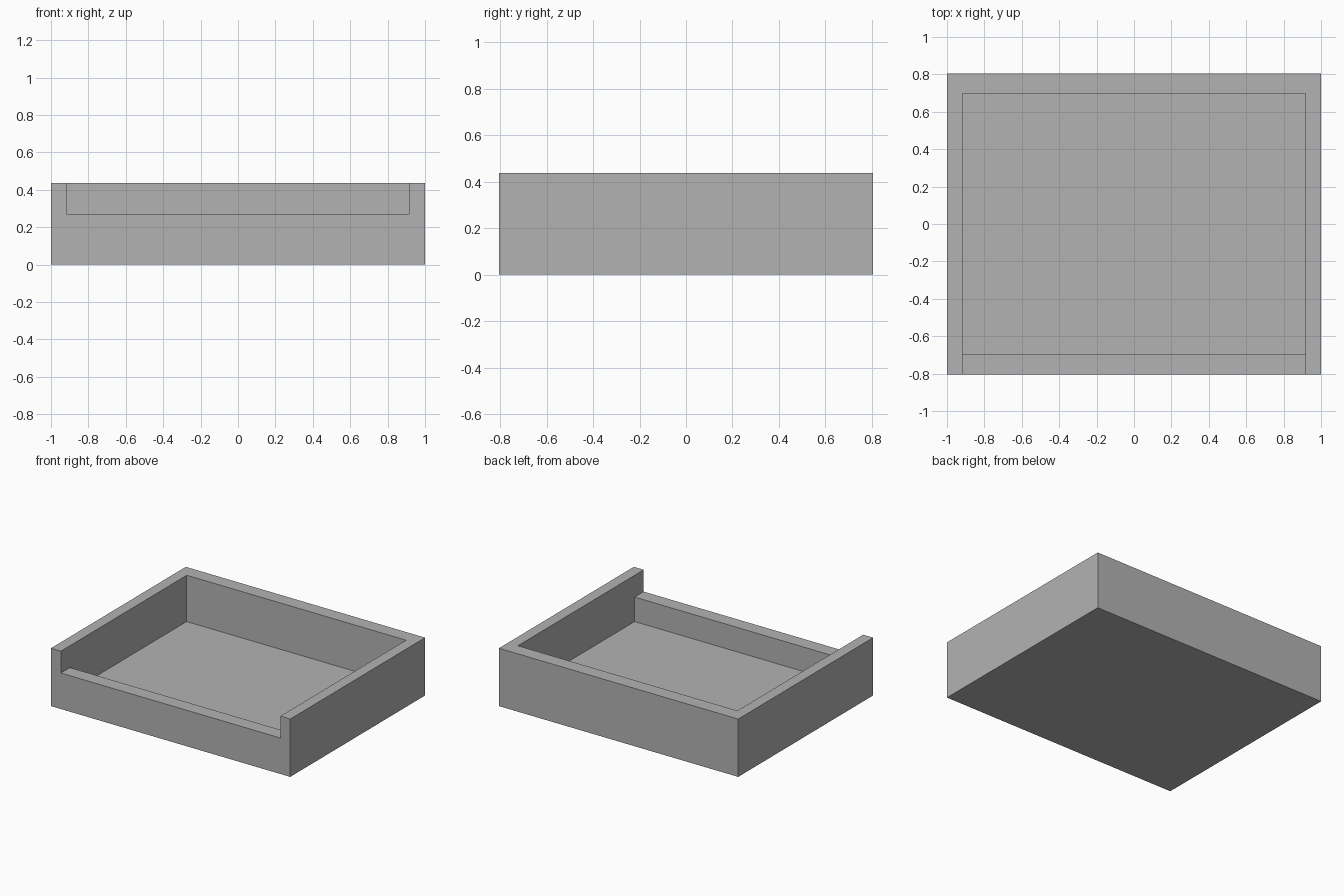
import bpy, bmesh
from mathutils import Vector

if "Cube" in bpy.data.objects:
    bpy.data.objects.remove(bpy.data.objects["Cube"], do_unlink=True)

WIDTH, DEPTH, HEIGHT = 2.0, 1.61, 0.437
INNER_X, INNER_Y = 0.917, 0.697
FLOOR, LIP = 0.087, 0.272

grey = bpy.data.materials.new("grey")
grey.use_nodes = True
colour = (0.45, 0.45, 0.45, 1)
grey.diffuse_color = colour
grey.node_tree.nodes["Principled BSDF"].inputs["Base Color"].default_value = colour


def extrude_profile(name, profile, half_width):
    """Sweep a closed (y, z) side profile across x."""
    bm = bmesh.new()
    face = bm.faces.new([bm.verts.new((-half_width, y, z)) for y, z in profile])
    swept = bmesh.ops.extrude_face_region(bm, geom=[face])["geom"]
    verts = [g for g in swept if isinstance(g, bmesh.types.BMVert)]
    bmesh.ops.translate(bm, verts=verts, vec=Vector((2 * half_width, 0, 0)))
    bmesh.ops.recalc_face_normals(bm, faces=bm.faces)
    mesh = bpy.data.meshes.new(name)
    bm.to_mesh(mesh)
    bm.free()
    mesh.materials.append(grey)
    obj = bpy.data.objects.new(name, mesh)
    bpy.context.collection.objects.link(obj)
    return obj


# Solid block of the tray
y = DEPTH / 2
tray = extrude_profile("tray", [(-y, 0), (y, 0), (y, HEIGHT), (-y, HEIGHT)], WIDTH / 2)

# Cavity that steps up over the low front lip
front, above = -y - 0.1, HEIGHT + 0.1
cutter = extrude_profile("cavity_cutter", [
    (front, above), (front, LIP), (-INNER_Y, LIP), (-INNER_Y, FLOOR),
    (INNER_Y, FLOOR), (INNER_Y, above)], INNER_X)

cut = tray.modifiers.new("cavity", "BOOLEAN")
cut.operation = "DIFFERENCE"
cut.solver = "EXACT"
cut.object = cutter

# Apply the cut and drop the cutter
bpy.context.view_layer.objects.active = tray
tray.select_set(True)
bpy.ops.object.modifier_apply(modifier=cut.name)
bpy.data.objects.remove(cutter, do_unlink=True)
